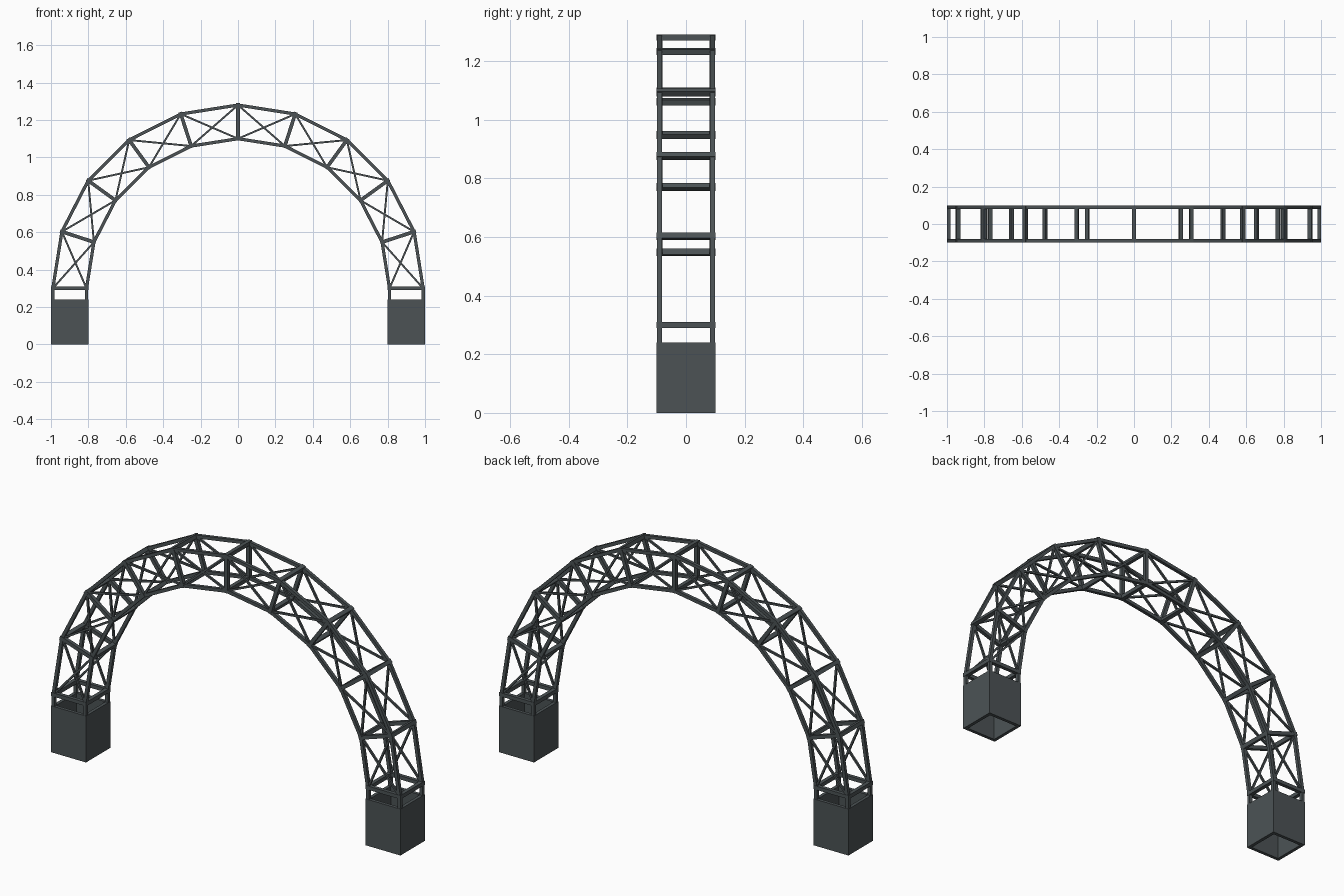
import bpy, bmesh, math
from mathutils import Vector, Matrix

if "Cube" in bpy.data.objects:
    bpy.data.objects.remove(bpy.data.objects["Cube"])

steel = bpy.data.materials.new("dark slate steel")
steel.diffuse_color = (0.072, 0.086, 0.091, 1)
steel.use_nodes = True
steel.node_tree.nodes["Principled BSDF"].inputs["Base Color"].default_value = steel.diffuse_color

CZ, Y = 0.30, 0.09          # springing height, truss plane offset
N = 10                      # panels in the arch


def finish(name, bm):
    bmesh.ops.recalc_face_normals(bm, faces=bm.faces)
    me = bpy.data.meshes.new(name)
    bm.to_mesh(me)
    bm.free()
    me.materials.append(steel)
    ob = bpy.data.objects.new(name, me)
    bpy.context.collection.objects.link(ob)
    return ob


def bar(bm, a, b, w, side):
    """Square bar from a to b, one cross-section axis kept along side."""
    a, b = Vector(a), Vector(b)
    d = (b - a).normalized()
    s = Vector(side)
    t = d.cross(s).normalized()
    rot = Matrix((s, t, d)).transposed().to_4x4()
    m = Matrix.Translation((a + b) / 2) @ rot @ Matrix.Diagonal((w, w, (b - a).length, 1))
    bmesh.ops.create_cube(bm, size=1, matrix=m)


def node(i, outer, y):
    t = math.pi * i / N
    rx, rz = (0.99, 0.98) if outer else (0.81, 0.80)
    return Vector((rx * math.cos(t), y, CZ + rz * math.sin(t)))


YA = (0, 1, 0)

# Main curved chords, with short legs running down into the bases
for outer, name in ((True, "outer_chords"), (False, "inner_chords")):
    bm = bmesh.new()
    for y in (-Y, Y):
        for i in range(N):
            bar(bm, node(i, outer, y), node(i + 1, outer, y), 0.017, YA)
        for i in (0, N):
            top = node(i, outer, y)
            bar(bm, (top.x, y, 0.22), top, 0.017, YA)
    finish(name, bm)

# Radial struts joining inner and outer chords
bm = bmesh.new()
for y in (-Y, Y):
    for i in range(N + 1):
        bar(bm, node(i, False, y), node(i, True, y), 0.019, YA)
finish("radial_struts", bm)

# Cross bars joining front and back trusses
bm = bmesh.new()
for i in range(N + 1):
    t = math.pi * i / N
    for outer in (True, False):
        bar(bm, node(i, outer, -0.1), node(i, outer, 0.1), 0.02,
            (math.cos(t), 0, math.sin(t)))
finish("cross_bars", bm)

# Thin X bracing in every panel
bm = bmesh.new()
for y in (-Y, Y):
    for i in range(N):
        bar(bm, node(i, True, y), node(i + 1, False, y), 0.01, YA)
        bar(bm, node(i, False, y), node(i + 1, True, y), 0.01, YA)
finish("diagonal_braces", bm)

# Open square base sleeves
for sx, name in ((-1, "left_base"), (1, "right_base")):
    bm = bmesh.new()
    rings = []
    for h, z in ((0.1, 0), (0.1, 0.24), (0.083, 0.24), (0.083, 0)):
        rings.append([bm.verts.new((sx * 0.9 + h * cx, h * cy, z))
                      for cx, cy in ((-1, -1), (1, -1), (1, 1), (-1, 1))])
    for r in range(4):
        p, q = rings[r], rings[(r + 1) % 4]
        for k in range(4):
            bm.faces.new((p[k], p[(k + 1) % 4], q[(k + 1) % 4], q[k]))
    finish(name, bm)
